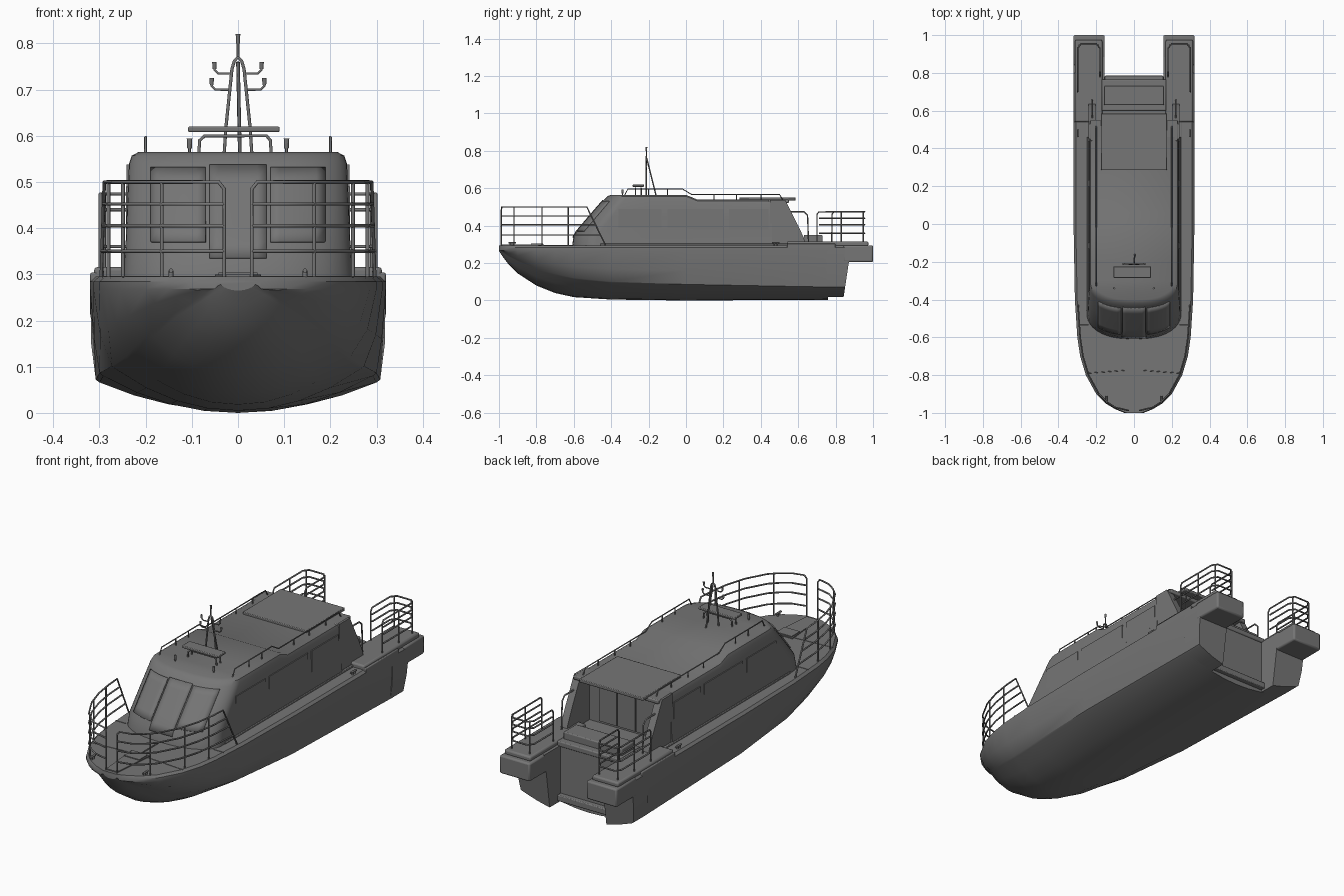
import bpy, bmesh, math
from mathutils import Matrix

cube = bpy.data.objects.get("Cube")
if cube:
    bpy.data.objects.remove(cube, do_unlink=True)

grey = bpy.data.materials.new("hull_grey")
grey.use_nodes = True
TONE = (0.18, 0.18, 0.18, 1)
grey.diffuse_color = TONE
for node in grey.node_tree.nodes:
    if node.type == 'BSDF_PRINCIPLED':
        node.inputs["Base Color"].default_value = TONE

SIDES = ((1, "left"), (-1, "right"))
DECK = 0.295


def add(name, data):
    obj = bpy.data.objects.new(name, data)
    bpy.context.scene.collection.objects.link(obj)
    data.materials.append(grey)
    return obj


def mesh(name, verts, faces, angle=32):
    me = bpy.data.meshes.new(name)
    me.from_pydata(verts, [], faces)
    bm = bmesh.new()
    bm.from_mesh(me)
    bmesh.ops.remove_doubles(bm, verts=bm.verts, dist=0.0001)
    bmesh.ops.recalc_face_normals(bm, faces=bm.faces)
    bm.to_mesh(me)
    bm.free()
    me.shade_smooth()
    me.set_sharp_from_angle(angle=math.radians(angle))
    return add(name, me)


def box(name, x0, x1, y0, y1, z0, z1, bevel=0.0):
    verts = [(x, y, z) for x in (x0, x1) for y in (y0, y1) for z in (z0, z1)]
    faces = [(0, 1, 3, 2), (4, 6, 7, 5), (0, 4, 5, 1), (2, 3, 7, 6), (0, 2, 6, 4), (1, 5, 7, 3)]
    obj = mesh(name, verts, faces)
    if bevel:
        mod = obj.modifiers.new("Bevel", 'BEVEL')
        mod.width, mod.segments = bevel, 2
    return obj


def ring_faces(rows, n):
    return [(r * n + i, r * n + (i + 1) % n, (r + 1) * n + (i + 1) % n, (r + 1) * n + i)
            for r in range(rows - 1) for i in range(n)]


def prism(name, front, back):
    n = len(front)
    faces = ring_faces(2, n) + [tuple(range(n)), tuple(range(n, 2 * n))]
    return mesh(name, front + back, faces)


def tubes(name, paths, radius=0.004):
    cu = bpy.data.curves.new(name, 'CURVE')
    cu.dimensions = '3D'
    cu.bevel_depth, cu.bevel_resolution, cu.use_fill_caps = radius, 1, True
    for path in paths:
        sp = cu.splines.new('POLY')
        sp.points.add(len(path) - 1)
        for p, co in zip(sp.points, path):
            p.co = (*co, 1)
    return add(name, cu)


def lamp(name, x, y, z, r=0.006, h=0.018):
    me = bpy.data.meshes.new(name)
    bm = bmesh.new()
    bmesh.ops.create_cone(bm, cap_ends=True, segments=12, radius1=r * 0.8, radius2=r, depth=h,
                          matrix=Matrix.Translation((x, y, z + h / 2)))
    bm.to_mesh(me)
    bm.free()
    return add(name, me)


def lerp_table(table, key):
    for a, b in zip(table, table[1:]):
        if key <= b[0]:
            t = max(0, (key - a[0]) / (b[0] - a[0]))
            return [u + (v - u) * t for u, v in zip(a, b)][1:]
    return list(table[-1][1:])


# Hull: y, half beam, keel height, chine half width, chine height
STATIONS = [(-1.0, .05, .265, .03, .272), (-.98, .10, .235, .06, .255), (-.95, .15, .195, .09, .235),
            (-.9, .20, .145, .13, .21), (-.8, .255, .08, .185, .165), (-.7, .285, .04, .215, .137),
            (-.6, .30, .018, .235, .115), (-.4, .313, .005, .265, .095), (0, .32, 0, .292, .08),
            (.76, .32, .004, .30, .066)]
verts = []
for y, beam, keel, cx, cz in STATIONS:
    half = [(cx * t, keel + (cz - keel) * t ** 2.1) for t in (0, .25, .5, .75, 1)]
    half += [(cx + .008, cz + .006), (cx + .7 * (beam - cx), cz + .4 * (.28 - cz)),
             (beam, .268), (beam, .284), (beam - .012, DECK), (0, DECK)]
    ring = half + [(-x, z) for x, z in half[-2:0:-1]]
    verts += [(x, y, z) for x, z in ring]
n = len(ring)
last = (len(STATIONS) - 1) * n
mesh("hull", verts, ring_faces(len(STATIONS), n) + [tuple(range(n)), tuple(range(last, last + n))])


def sheer(y):
    return lerp_table(STATIONS, y)[0]


# Stern lobes on each side of the transom notch
LOBE = [(.155, .02), (.225, .038), (.30, .066), (.308, .072), (.318, .15), (.32, .284), (.308, DECK), (.155, DECK)]
for s, side in SIDES:
    prism(side + "_stern_lobe", [(s * x, .75, z) for x, z in LOBE],
          [(s * x, .84 + .15 * z, z) for x, z in LOBE])
    lo, hi = sorted((s * .155, s * .32))
    box(side + "_stern_overhang", lo, hi, .84, 1.0, .205, DECK, .008)
    lo, hi = sorted((s * .168, s * .312))
    box(side + "_stern_deck", lo, hi, .54, .975, .29, .316, .008)
    lo, hi = sorted((s * .24, s * .32))
    box(side + "_quarter_step", lo, hi, .54, .8, .28, .304, .004)
box("transom_ledge", -.155, .155, .75, .785, .03, .06, .004)
box("stern_bridge", -.17, .17, .60, .765, .29, .316, .005)
box("stern_seat", -.16, .16, .63, .73, .31, .35, .005)

# Cabin: height, half width, front y, front arc depth
CABIN = [(.285, .25, -.61, .13), (.35, .244, -.60, .13), (.45, .24, -.515, .12),
         (.54, .236, -.437, .11), (.557, .23, -.42, .105), (.565, .215, -.402, .10)]
ARC = 12
verts = []
for z, xs, yf, depth in CABIN:
    half = []
    for i in range(ARC + 1):
        a = math.pi / 2 * i / ARC
        half.append((xs * math.sin(a) ** .8, yf + depth * (1 - math.cos(a))))
    half += [(xs, y) for y in (-.2, 0, .06, .46)]
    ring = half + [(-x, y) for x, y in half[:0:-1]]
    for x, y in ring:
        drop = .025 * min(1, max(0, y / .06))
        verts.append((x, y, DECK + (z - DECK) * (.27 - drop) / .27))
n = len(ring)
top = (len(CABIN) - 1) * n
roof = [(top, top + 1, top + n - 1)]
roof += [(top + i, top + i + 1, top + n - 1 - i, top + n - i) for i in range(1, ARC + 4)]
mesh("cabin", verts, ring_faces(len(CABIN), n) + roof)


def windscreen(name, x0, x1, z0, z1, steps=6):
    pts = []
    for j in range(steps + 1):
        z = z0 + (z1 - z0) * j / steps
        xs, yf, depth = lerp_table(CABIN, z)
        for i in range(steps + 1):
            x = x0 + (x1 - x0) * i / steps
            a = math.asin((abs(x) / xs) ** 1.25)
            pts.append((x, yf + depth * (1 - math.cos(a)) - .002, z))
    w = steps + 1
    faces = [(j * w + i, j * w + i + 1, (j + 1) * w + i + 1, (j + 1) * w + i)
             for j in range(steps) for i in range(steps)]
    mod = mesh(name, pts, faces).modifiers.new("Solidify", 'SOLIDIFY')
    mod.thickness, mod.offset = .008, 0


windscreen("centre_windscreen", -.062, .062, .335, .535)
windscreen("left_windscreen", .07, .188, .37, .53)
windscreen("right_windscreen", -.188, -.07, .37, .53)

# Cabin side windows, aft wings, aft doors and roof
WING = [(.45, .29), (.45, .538), (.53, .538), (.60, .40), (.63, .335), (.64, .29)]
for s, side in SIDES:
    for k, (y0, y1) in enumerate(((-.36, -.13), (-.1, .2), (.23, .44))):
        lo, hi = sorted((s * .236, s * .2425))
        box(f"{side}_window_{k + 1}", lo, hi, y0, y1, .38, .49)
    prism(side + "_aft_wing", [(s * .205, y, z) for y, z in WING], [(s * .241, y, z) for y, z in WING])
    lo, hi = sorted((s * .24, s * .252))
    box(side + "_cabin_coaming", lo, hi, -.46, .55, .29, .304, .003)
for k in range(3):
    box(f"aft_door_{k + 1}", -.15 + k * .102, -.054 + k * .102, .455, .466, .305, .51)
box("aft_roof", -.232, .232, .44, .55, .52, .54, .005)
box("roof_hatch", -.175, .175, .285, .585, .535, .551, .003)

# Foredeck fittings and seams
prism("anchor_locker", [(x, y, .292) for x, y in ((-.05, -.76), (.05, -.76), (.03, -.985), (-.03, -.985))],
      [(x, y, .300) for x, y in ((-.05, -.76), (.05, -.76), (.03, -.985), (-.03, -.985))])
box("anchor_hatch", -.042, .042, -.83, -.765, .298, .304)
box("foredeck_seam", -.003, .003, -.76, -.6, .292, .298)
for s, side in SIDES:
    tubes(side + "_deck_seams", [[(s * .05, -.775, DECK), (s * .25, -.79, DECK)],
                                 [(s * .24, -.535, DECK), (s * .295, -.535, DECK)]], .002)
    for name, x, y in (("bow", .145, -.93), ("stern", .295, .48)):
        tubes(f"{side}_{name}_cleat", [[(s * x, y - .02, .308), (s * x, y + .02, .308)],
                                       [(s * x, y - .008, .29), (s * x, y - .008, .308)],
                                       [(s * x, y + .008, .29), (s * x, y + .008, .308)]], .005)

# Railings
for s, side in SIDES:
    def edge(y, z):
        return (s * (sheer(y) - .015), y, z)

    run = (-.97, -.94, -.9, -.85, -.8, -.7, -.6)
    paths = [[(s * .03, -.987, DECK), (s * .03, -.987, .485), (s * .042, -.985, .5)]
             + [edge(y, .5) for y in run] + [edge(-.53, .5), edge(-.43, DECK)]]
    for z in (.35, .405, .452):
        paths.append([(s * .03, -.987, z)] + [edge(y, z) for y in run] + [edge(-.53 + (.5 - z) / 2, z)])
    paths += [[edge(y, DECK), edge(y, .5)] for y in (-.92, -.77, -.63)]
    tubes(side + "_bow_rail", paths)

    paths = []
    plan = [(.298, .71), (.298, .93), (.28, .955), (.2, .955), (.18, .93), (.18, .79)]
    for z in (.36, .405, .44):
        paths.append([(s * x, y, z) for x, y in plan])
    paths.append([(s * .298, .70, .31), (s * .298, .70, .46)] + [(s * x, y, .474) for x, y in plan]
                 + [(s * .18, .78, .46), (s * .18, .78, .31)])
    paths += [[(s * x, y, .31), (s * x, y, .474)] for x, y in ((.298, .83), (.29, .948), (.19, .948))]
    tubes(side + "_stern_rail", paths)
    tubes(side + "_boarding_handrail", [[(s * .222, .56, .475), (s * .222, .63, .475), (s * .222, .65, .455),
                                         (s * .222, .655, .31)]])
    paths = [[(s * .2, -.33, .56), (s * .2, -.31, .597), (s * .2, -.02, .597), (s * .2, .03, .567),
              (s * .2, .5, .567), (s * .2, .52, .535)]]
    paths += [[(s * .2, y, .535), (s * .2, y, .597 if y < 0 else .567)] for y in (-.2, -.1, .15, .27, .4)]
    tubes(side + "_roof_rail", paths, .003)
    lamp(side + "_roof_lamp", s * .105, -.34, .572, .006, .022)
    tubes(side + "_roof_lamp_stem", [[(s * .105, -.34, .555), (s * .105, -.34, .575)]], .003)

# Radar platform and mast
box("radar_platform", -.108, .09, -.285, -.225, .608, .620, .003)
tubes("platform_stand", [[(-.085, y, .56), (-.083, y, .59), (-.072, y, .6), (.062, y, .6), (.07, y, .59),
                          (.072, y, .56)] for y in (-.27, -.24)])
tubes("mast_frame", [[(-.03, -.212, .56), (-.026, -.212, .62), (-.013, -.212, .745), (-.008, -.212, .762),
                      (0, -.212, .77), (.008, -.212, .762), (.013, -.212, .745), (.026, -.212, .62),
                      (.03, -.212, .56)],
                     [(0, -.21, .76), (.004, -.16, .56)]])
tubes("mast_pole", [[(0, -.212, .768), (0, -.212, .81)]], .003)
lamp("mast_head_lamp", 0, -.212, .80, .005, .02)
for s, side in SIDES:
    for level, x, z in (("upper", .051, .735), ("lower", .057, .70)):
        inner = .014 if level == "upper" else .018
        tubes(f"{side}_{level}_mast_arm", [[(s * inner, -.212, z), (s * (x - .008), -.212, z),
                                            (s * x, -.212, z + .008), (s * x, -.212, z + .015)]], .003)
        lamp(f"{side}_{level}_mast_lamp", s * x, -.212, z + .01, .005, .015)
